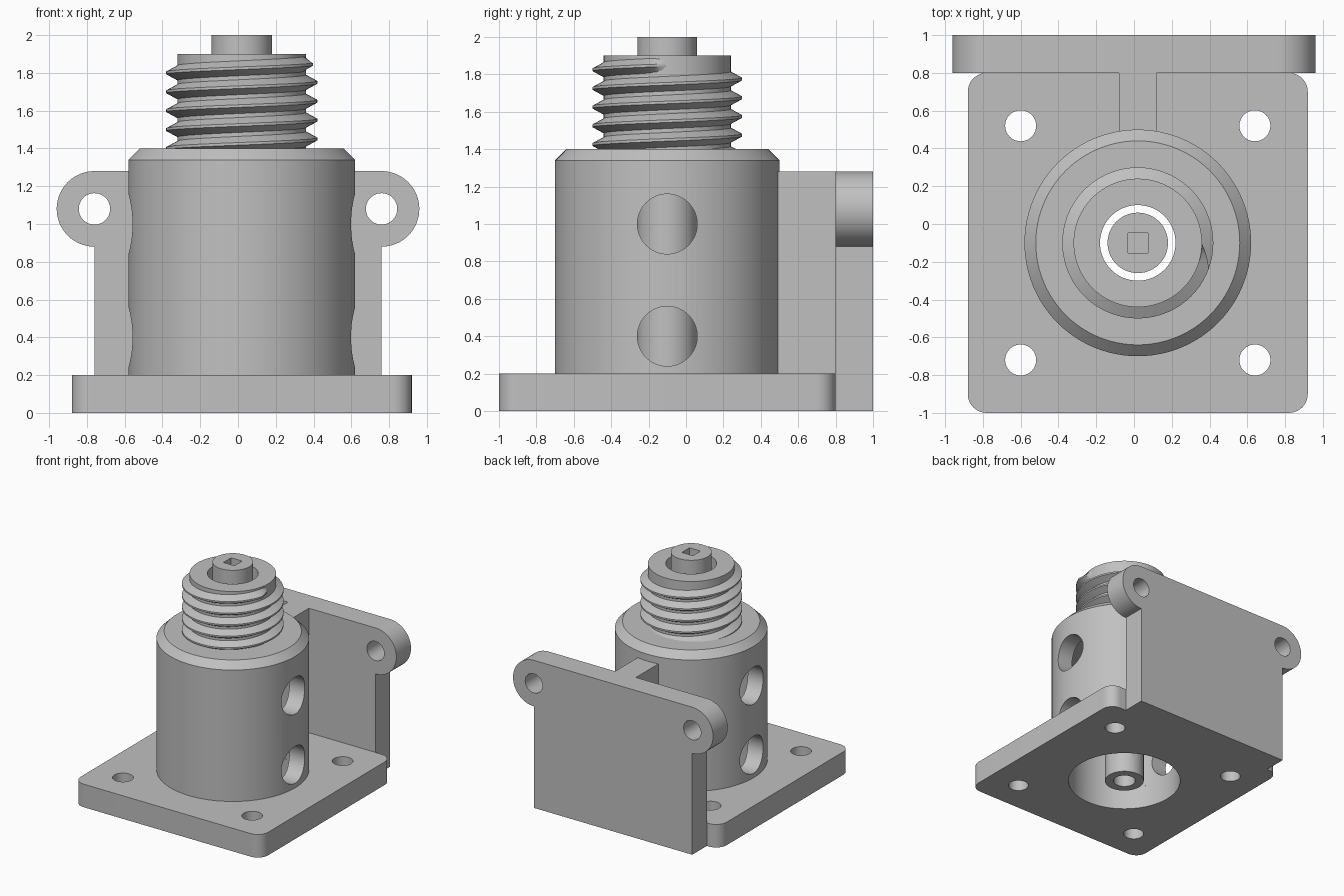
import bpy, bmesh
from math import pi, sin, cos, radians
from mathutils import Vector, Matrix

if "Cube" in bpy.data.objects:
    bpy.data.objects.remove(bpy.data.objects["Cube"], do_unlink=True)

AXIS = Vector((0.02, -0.1, 0))   # centre line of body and base

grey = bpy.data.materials.new("plain_grey")
grey.use_nodes = True
grey.diffuse_color = (0.53, 0.53, 0.53, 1)
for node in grey.node_tree.nodes:
    if node.type == 'BSDF_PRINCIPLED':
        node.inputs["Base Color"].default_value = grey.diffuse_color


def finish(name, bm, location=(0, 0, 0)):
    """Turn a bmesh into a grey object."""
    bmesh.ops.recalc_face_normals(bm, faces=bm.faces)
    mesh = bpy.data.meshes.new(name)
    bm.to_mesh(mesh)
    bm.free()
    mesh.materials.append(grey)
    obj = bpy.data.objects.new(name, mesh)
    obj.location = location
    bpy.context.collection.objects.link(obj)
    return obj


def lathe(name, profile, closed=False, steps=96):
    """Spin an (r, z) profile around the main axis."""
    bm = bmesh.new()
    verts = [bm.verts.new((r, 0, z)) for r, z in profile]
    pairs = list(zip(verts, verts[1:]))
    if closed:
        pairs.append((verts[-1], verts[0]))
    edges = [bm.edges.new(p) for p in pairs]
    bmesh.ops.spin(bm, geom=verts + edges, cent=(0, 0, 0), axis=(0, 0, 1),
                   angle=2 * pi, steps=steps, use_merge=True)
    bmesh.ops.remove_doubles(bm, verts=bm.verts, dist=1e-5)
    return finish(name, bm, AXIS)


def prism(name, outline, offset, location=(0, 0, 0)):
    """Extrude a flat outline along an offset."""
    bm = bmesh.new()
    face = bm.faces.new([bm.verts.new(p) for p in outline])
    out = bmesh.ops.extrude_face_region(bm, geom=[face])
    moved = [g for g in out["geom"] if isinstance(g, bmesh.types.BMVert)]
    bmesh.ops.translate(bm, verts=moved, vec=offset)
    return finish(name, bm, location)


def box(name, low, high):
    (x0, y0, z0), (x1, y1, z1) = low, high
    return prism(name, [(x0, y0, z0), (x1, y0, z0), (x1, y1, z0), (x0, y1, z0)],
                 (0, 0, z1 - z0))


def rod(radius, length, center, axis):
    """Cylindrical cutter along the X, Y or Z axis."""
    bm = bmesh.new()
    bmesh.ops.create_cone(bm, cap_ends=True, segments=64, radius1=radius,
                          radius2=radius, depth=length)
    if axis != 'Z':
        turn = Matrix.Rotation(pi / 2, 3, 'Y' if axis == 'X' else 'X')
        bmesh.ops.rotate(bm, verts=bm.verts, cent=(0, 0, 0), matrix=turn)
    return finish("cutter", bm, center)


def cut(obj, cutters):
    """Subtract each cutter, then remove it."""
    bpy.context.view_layer.objects.active = obj
    for cutter in cutters:
        cutter.hide_render = True
        mod = obj.modifiers.new("cut", 'BOOLEAN')
        mod.operation = 'DIFFERENCE'
        mod.solver = 'EXACT'
        mod.object = cutter
        bpy.ops.object.modifier_apply(modifier=mod.name)
        bpy.data.objects.remove(cutter, do_unlink=True)


def arc(cx, cy, radius, start, end, steps):
    angles = [radians(start + (end - start) * i / steps) for i in range(steps + 1)]
    return [(cx + radius * cos(a), cy + radius * sin(a)) for a in angles]


# Base plate with rounded corners, four bolt holes and the central bore
corners = []
for k, (sx, sy) in enumerate([(1, 1), (-1, 1), (-1, -1), (1, -1)]):
    corners += arc(sx * 0.8, sy * 0.8, 0.1, 90 * k, 90 * k + 90, 10)
base = prism("base_plate", [(x, y, 0) for x, y in corners], (0, 0, 0.2), AXIS)
cut(base, [rod(0.082, 1, AXIS + Vector((sx * 0.62, sy * 0.62, 0)), 'Z')
           for sx in (-1, 1) for sy in (-1, 1)] + [rod(0.46, 1, AXIS, 'Z')])

# Hollow body with chamfered shoulder and narrow neck
body = lathe("body", [(0.46, 0.2), (0.6, 0.2), (0.6, 1.34), (0.54, 1.4),
                      (0.34, 1.4), (0.34, 1.9), (0.2, 1.9), (0.2, 1.2),
                      (0.46, 1.2)], closed=True)
cut(body, [rod(0.16, 2, AXIS + Vector((0, 0, z)), 'X') for z in (0.4, 1.0)])

# Screw thread around the neck, fading out at its upper end
bm = bmesh.new()
turns, per_turn, pitch = 5, 72, 0.1
rings = []
for i in range(turns * per_turn + 1):
    a = 2 * pi * i / per_turn
    z = 1.35 + pitch * i / per_turn
    fade = min(1, (turns * per_turn - i) / 4)
    crest = 0.337 + 0.063 * fade
    section = [(0.33, -0.045), (crest, -0.007), (crest, 0.007), (0.33, 0.045)]
    rings.append([bm.verts.new((r * cos(a), r * sin(a), z + dz)) for r, dz in section])
for low, high in zip(rings, rings[1:]):
    for j in range(4):
        k = (j + 1) % 4
        bm.faces.new((low[j], low[k], high[k], high[j]))
bm.faces.new(rings[0])
bm.faces.new(rings[-1])
thread = finish("neck_thread", bm, AXIS)

# Loose central pin: round recess below, square socket on top
pin = lathe("center_pin", [(0, 0.2), (0.09, 0.2), (0.09, 0), (0.16, 0),
                           (0.16, 2), (0, 2)], steps=64)
cx, cy = AXIS.x, AXIS.y
cut(pin, [box("cutter", (cx - 0.053, cy - 0.053, 1.9), (cx + 0.053, cy + 0.053, 2.1))])

# Back plate with two round ears
right_side = [(0.76, 0), (0.76, 0.88)] + arc(0.76, 1.08, 0.2, -90, 90, 32)[1:]
outline = right_side + [(-x, z) for x, z in reversed(right_side)]
back = prism("back_plate", [(x, 0.8, z) for x, z in outline], (0, 0.2, 0))
cut(back, [rod(0.083, 1, (sx * 0.76, 0.9, 1.08), 'Y') for sx in (-1, 1)])

# Rib joining the body to the back plate
rib = box("rib", (-0.08, 0.45, 0.2), (0.12, 0.8, 1.28))

# Smooth round surfaces, keep edges sharp
bpy.ops.object.select_all(action='DESELECT')
for obj in (base, body, thread, pin, back, rib):
    obj.select_set(True)
bpy.context.view_layer.objects.active = body
bpy.ops.object.shade_smooth_by_angle(angle=radians(30))
